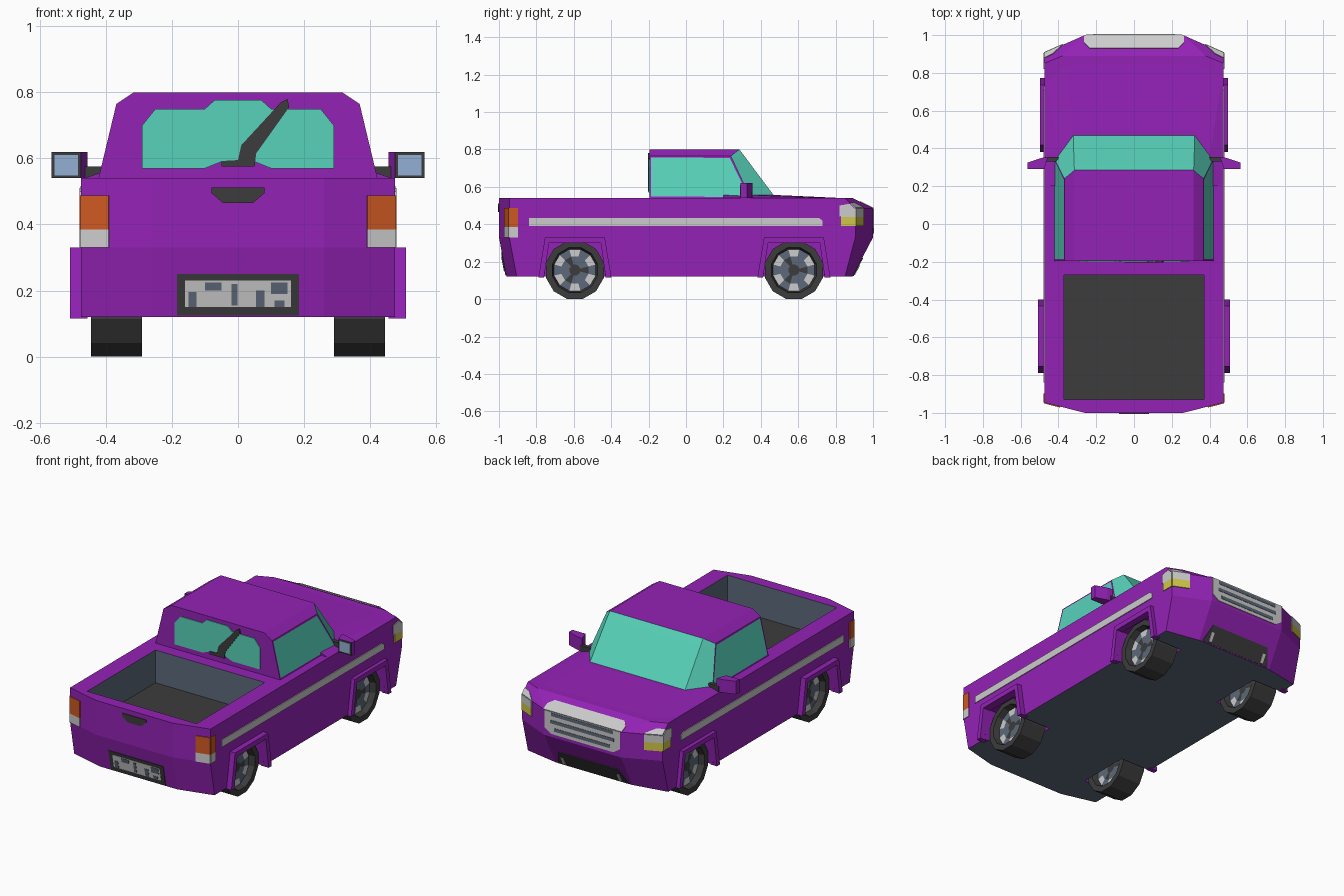
import bpy, bmesh, math
from mathutils import Vector

if "Cube" in bpy.data.objects:
    bpy.data.objects.remove(bpy.data.objects["Cube"])


def material(name, rgb):
    m = bpy.data.materials.new(name)
    lin = [(c / 255 / 12.92) if c < 11 else ((c / 255 + 0.055) / 1.055) ** 2.4 for c in rgb]
    m.diffuse_color = (*lin, 1)
    m.use_nodes = True
    m.node_tree.nodes["Principled BSDF"].inputs["Base Color"].default_value = m.diffuse_color
    return m


PURPLE = material("purple paint", (148, 34, 182))
DARK = material("dark grey", (60, 60, 60))
TEAL = material("teal glass", (88, 210, 186))
SILVER = material("silver", (204, 204, 204))
SLATE = material("slate grey", (93, 105, 122))
ORANGE = material("orange lamp", (205, 88, 34))
YELLOW = material("yellow lamp", (208, 198, 74))
BLUE = material("mirror blue", (146, 176, 212))


def finish(name, bm, mats, rule=None):
    bmesh.ops.remove_doubles(bm, verts=bm.verts, dist=1e-5)
    bmesh.ops.recalc_face_normals(bm, faces=bm.faces)
    bm.normal_update()
    if rule:
        for f in bm.faces:
            f.material_index = rule(f)
    me = bpy.data.meshes.new(name)
    bm.to_mesh(me)
    bm.free()
    ob = bpy.data.objects.new(name, me)
    bpy.context.collection.objects.link(ob)
    for m in mats:
        me.materials.append(m)
    return ob


def add_loft(bm, rings):
    loops = [[bm.verts.new(p) for p in r] for r in rings]
    n = len(loops[0])
    for a, b in zip(loops, loops[1:]):
        for i in range(n):
            bm.faces.new((a[i], a[(i + 1) % n], b[(i + 1) % n], b[i]))
    bm.faces.new(loops[0])
    bm.faces.new(loops[-1])


def loft(name, rings, mats, rule=None):
    bm = bmesh.new()
    add_loft(bm, rings)
    return finish(name, bm, mats, rule)


def prism(name, yz, x0, x1, mat):
    return loft(name, [[(x, y, z) for y, z in yz] for x in (x0, x1)], [mat])


def plates(name, mat, polys, t=0.005):
    """Thin plates: each is (3D outline, outward direction)."""
    bm = bmesh.new()
    for pts, n in polys:
        n = Vector(n).normalized() * t
        add_loft(bm, [[Vector(p) - n * 0.3 for p in pts], [Vector(p) + n for p in pts]])
    return finish(name, bm, [mat])


def wrap(s, path, z0, z1):
    """Upright strips along a plan path, for lamps that turn a corner."""
    out = []
    for (xa, ya), (xb, yb) in zip(path, path[1:]):
        n = (s * abs(yb - ya), math.copysign(abs(xb - xa), ya), 0)
        out.append(([(s * xa, ya, z0), (s * xb, yb, z0), (s * xb, yb, z1), (s * xa, ya, z1)], n))
    return out


# Body hull, lofted from plan outlines (rear at -y)
def outline(z, rear, rear_corner, front, front_corner, fx):
    half = [(0.26, rear), (0.475, rear_corner), (0.475, front_corner), (fx, front)]
    return [(x, y, z) for x, y in half] + [(-x, y, z) for x, y in reversed(half)]


body = loft("body", [outline(0.12, -0.96, -0.905, 0.89, 0.85, 0.26),
                     outline(0.33, -1, -0.945, 1, 0.905, 0.26),
                     outline(0.485, -1, -0.945, 1, 0.905, 0.26),
                     outline(0.54, -1, -0.945, 0.89, 0.85, 0.38)], [PURPLE, SLATE, DARK])

# Cut the load bed and four wheel wells
WHEELS = [(s, y) for s in (-1, 1) for y in (-0.594, 0.577)]
bm = bmesh.new()
bed = [(-0.37, -0.93), (0.37, -0.93), (0.37, -0.27), (-0.37, -0.27)]
add_loft(bm, [[(x, y, z) for x, y in bed] for z in (0.34, 0.7)])
for s, y in WHEELS:
    arch = [(-0.172, 0.05), (0.172, 0.05), (0.14, 0.305), (-0.14, 0.305)]
    add_loft(bm, [[(s * x, y + a, z) for a, z in arch] for x in (0.27, 0.6)])
cutter = finish("cutter", bm, [PURPLE])
cutter.hide_render = True
mod = body.modifiers.new("cut", "BOOLEAN")
mod.object, mod.operation, mod.solver = cutter, "DIFFERENCE", "EXACT"
dg = bpy.context.evaluated_depsgraph_get()
cut_mesh = bpy.data.meshes.new_from_object(body.evaluated_get(dg))
body.modifiers.clear()
body.data = cut_mesh
bpy.data.objects.remove(cutter)
cut_mesh.materials.clear()
for m in (PURPLE, SLATE, DARK):
    cut_mesh.materials.append(m)
for p in cut_mesh.polygons:
    c, n = p.center, p.normal
    in_bed = abs(c.x) < 0.372 and -0.932 < c.y < -0.268 and 0.335 < c.z < 0.535
    p.material_index = (2 if n.z > 0.9 else 1) if in_bed else int(n.z < -0.9 and c.z < 0.13)

# Raised hood
low = [(0.47, 0.2), (0.47, 0.8), (0.37, 0.885)]
top = [(0.42, 0.2), (0.40, 0.35), (0.32, 0.49)]
loft("hood", [[(x, y, z) for x, y in h] + [(-x, y, z) for x, y in reversed(h)]
              for h, z in ((low, 0.538), (top, 0.556))], [PURPLE])


# Cab with glass front and inset side windows
def cab_ring(z, pts):
    return [(x, y, z) for x, y in pts] + [(-x, y, z) for x, y in reversed(pts)]


bm = bmesh.new()
add_loft(bm, [cab_ring(0.54, [(0.422, -0.195), (0.422, 0.345), (0.322, 0.48)]),
              cab_ring(0.765, [(0.368, -0.195), (0.368, 0.24), (0.317, 0.312)]),
              cab_ring(0.80, [(0.315, -0.195), (0.315, 0.285), (0.315, 0.285)])])
bmesh.ops.remove_doubles(bm, verts=bm.verts, dist=1e-5)
bmesh.ops.recalc_face_normals(bm, faces=bm.faces)
bm.normal_update()
sides = [f for f in bm.faces if abs(f.normal.x) > 0.9]
bmesh.ops.inset_region(bm, faces=sides, thickness=0.012)
glass = set(sides)
finish("cab", bm, [PURPLE, TEAL],
       lambda f: int(f in glass or f.normal.y > 0.35))

# Rear window and wiper
half = [(0.07, 0.777), (0.1, 0.75), (0.25, 0.75), (0.29, 0.70), (0.29, 0.57), (0.1, 0.57), (0.05, 0.59)]
win = half + [(-x, z) for x, z in reversed(half)]
BACK = (0, -1, 0)
plates("rear_window", TEAL, [([(x, -0.195, z) for x, z in win], BACK)])
wiper = [(-0.05, 0.575), (0.05, 0.575), (0.055, 0.615), (0.155, 0.755), (0.15, 0.78),
         (0.13, 0.77), (0.01, 0.64), (0.0, 0.595), (-0.05, 0.592)]
plates("rear_wiper", DARK, [([(x, -0.195, z) for x, z in wiper], BACK)], 0.009)


# Tailgate handle and number plate
def rear_rect(x0, x1, z0, z1):
    pts = [(x0, z0), (x1, z0), (x1, z1), (x0, z1)]
    return ([(x, -1 + max(0, 0.33 - z) * 0.19, z) for x, z in pts], BACK)


plates("tailgate_handle", DARK, [([(-0.08, -1, 0.512), (0.08, -1, 0.512), (0.08, -1, 0.495),
                                   (0.045, -1, 0.465), (-0.045, -1, 0.465), (-0.08, -1, 0.495)], BACK)])
plates("plate_frame", DARK, [rear_rect(-0.185, 0.185, 0.125, 0.25)], 0.004)
plates("plate_panel", SILVER, [rear_rect(-0.16, 0.16, 0.15, 0.23)], 0.006)
plates("plate_marks", SLATE, [rear_rect(-0.15, -0.125, 0.15, 0.195), rear_rect(-0.10, -0.05, 0.2, 0.225),
                              rear_rect(-0.02, -0.002, 0.155, 0.22), rear_rect(0.055, 0.08, 0.15, 0.2),
                              rear_rect(0.10, 0.15, 0.19, 0.225), rear_rect(0.11, 0.14, 0.15, 0.17)], 0.008)


# Grille on the nose and lower intake
def nose(x0, x1, z0, z1):
    def y(z):
        return 1 - max(0, 0.33 - z) * 0.524 - max(0, z - 0.485) * 2
    n = (0, 1, 0) if z0 < 0.48 else (0, 0.45, 0.9)
    return ([(x0, y(z0), z0), (x1, y(z0), z0), (x1, y(z1), z1), (x0, y(z1), z1)], n)


plates("grille", SILVER, [([(-0.21, 1, 0.35), (0.21, 1, 0.35), (0.255, 1, 0.38), (0.255, 1, 0.485),
                            (-0.255, 1, 0.485), (-0.255, 1, 0.38)], (0, 1, 0)),
                          ([(-0.265, 1, 0.485), (0.265, 1, 0.485), (0.265, 0.96, 0.505), (0.235, 0.93, 0.52),
                            (-0.235, 0.93, 0.52), (-0.265, 0.96, 0.505)], (0, 0.45, 0.9))], 0.004)
plates("grille_bars", SLATE, [nose(-0.19, 0.19, 0.37, 0.39), nose(-0.215, 0.215, 0.415, 0.435),
                              nose(-0.21, 0.21, 0.46, 0.48)], 0.006)
plates("lower_intake", DARK, [([(-0.24, 0.892, 0.125), (0.24, 0.892, 0.125), (0.2, 0.942, 0.22),
                                (-0.2, 0.942, 0.22)], (0, 0.9, -0.45))])
plates("intake_trim", SILVER, [nose(s * 0.19 - 0.01, s * 0.19 + 0.01, 0.13, 0.18) for s in (-1, 1)], 0.009)

# Paired details: lamps, stripes, mirrors
for s, side in ((-1, "left"), (1, "right")):
    tail = [(0.475, -0.898), (0.475, -0.945), (0.39, -0.967)]
    plates("tail_lamp_" + side, ORANGE, wrap(s, tail, 0.385, 0.488))
    plates("reverse_lamp_" + side, SILVER, wrap(s, tail, 0.33, 0.385))
    head = [(0.475, 0.83), (0.475, 0.905), (0.38, 0.947)]
    plates("indicator_" + side, YELLOW, wrap(s, head, 0.39, 0.44))
    patch = [(0.375, 0.95, 0.485), (0.475, 0.905, 0.485), (0.475, 0.878, 0.512), (0.43, 0.9, 0.512)]
    plates("headlamp_" + side, SILVER, wrap(s, head, 0.44, 0.485) +
           [([(s * 0.475, 0.82, 0.44), (s * 0.475, 0.9, 0.485), (s * 0.475, 0.875, 0.51),
              (s * 0.475, 0.82, 0.5)], (s, 0, 0)),
            ([(s * x, y, z) for x, y, z in patch], (s * 0.3, 0.45, 0.85))])
    plates("stripe_" + side, SILVER, [([(s * 0.475, y, z) for y, z in
           ((-0.84, 0.39), (0.73, 0.39), (0.73, 0.42), (0.71, 0.434), (-0.84, 0.434))], (s, 0, 0))])
    shell = [(0.455, 0.355), (0.49, 0.35), (0.565, 0.325), (0.565, 0.295), (0.475, 0.295)]
    loft("mirror_" + side, [[(s * x, y, z) for x, y in shell] for z in (0.54, 0.62)], [PURPLE])
    for part, mat, m, t in (("mirror_rim_", DARK, 0, 0.003), ("mirror_glass_", BLUE, 0.009, 0.005)):
        a, b, c, d = 0.475 + m, 0.565 - m, 0.54 + m, 0.62 - m
        plates(part + side, mat, [([(s * a, 0.295, c), (s * b, 0.295, c), (s * b, 0.295, d),
                                    (s * a, 0.295, d)], BACK)], t)
    prism("mirror_arm_" + side, [(0.33, 0.54), (0.355, 0.54), (0.355, 0.575), (0.33, 0.575)],
          s * 0.40, s * 0.47, DARK)

# Wheels (12 sides, dished rims) and arch flares
PROFILE = [(0.325, 0.03), (0.325, 0.075), (0.325, 0.115), (0.29, 0.125), (0.29, 0.16),
           (0.445, 0.16), (0.445, 0.125), (0.41, 0.115), (0.41, 0.075), (0.41, 0.03)]
for s, y in WHEELS:
    tag = ("left" if s < 0 else "right") + ("_rear" if y < 0 else "_front")

    def rim_rule(f, y=y):
        c = f.calc_center_median()
        r = math.hypot(c.y - y, c.z - 0.155)
        if r < 0.025 or r > 0.114 or abs(f.normal.x) < 0.8:
            return 0
        k = round(math.atan2(c.z - 0.155, c.y - y) / (math.pi / 6)) % 12
        if r < 0.074:
            return 0 if k % 4 == 0 else 2
        return 1 if k % 2 else 2

    ang = [math.pi / 12 + i * math.pi / 6 for i in range(12)]
    loft("wheel_" + tag, [[(s * x, y + r * math.cos(a + 0), 0.155 + r * math.sin(a)) for a in ang]
                          for x, r in PROFILE], [DARK, SILVER, SLATE], rim_rule)
    flare = [(-0.195, 0.115), (-0.16, 0.33), (0.16, 0.33), (0.195, 0.115),
             (0.165, 0.115), (0.138, 0.30), (-0.138, 0.30), (-0.165, 0.115)]
    prism("flare_" + tag, [(y + a, z) for a, z in flare], s * 0.455, s * (0.508 if y < 0 else 0.498), PURPLE)
